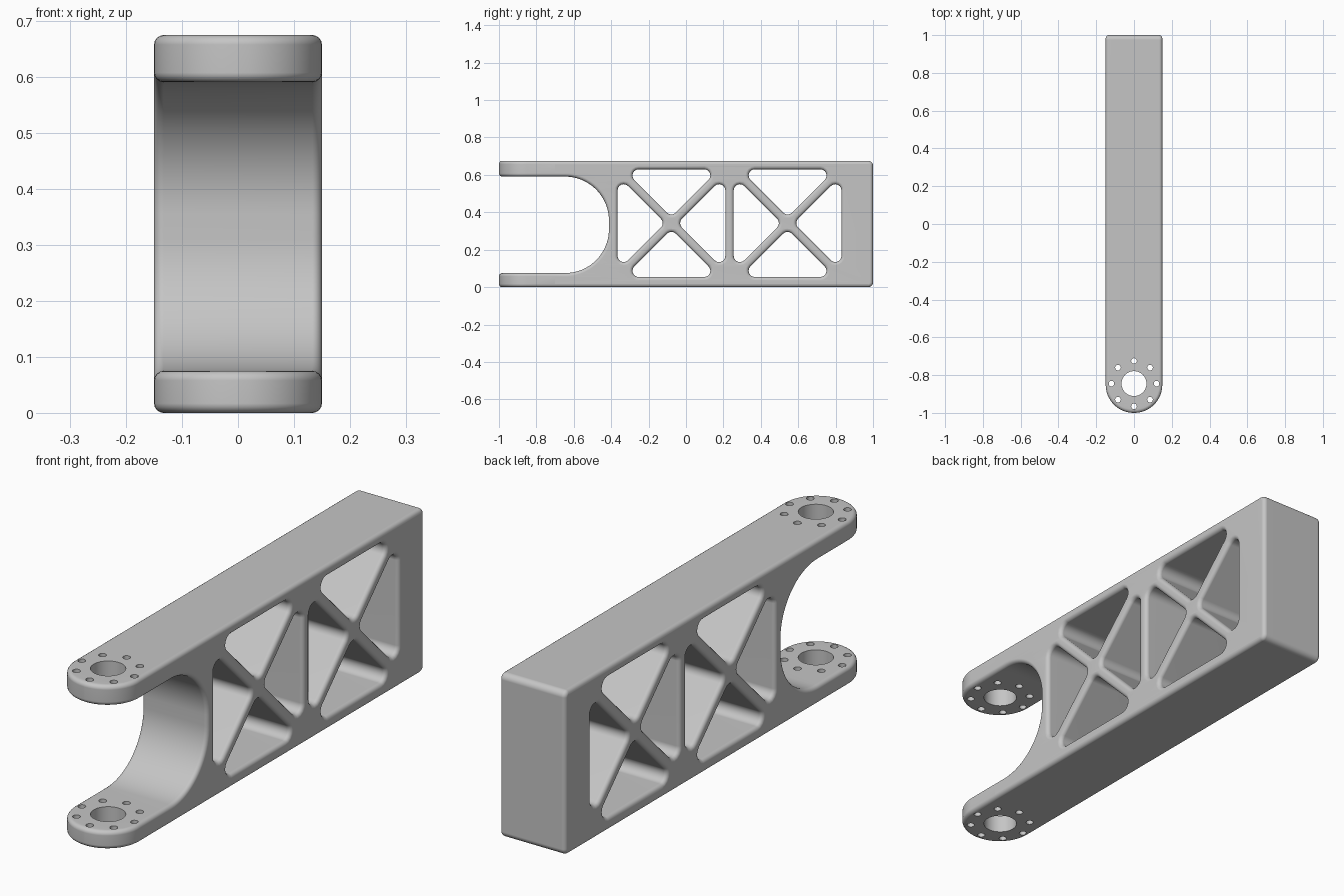
import bpy, bmesh, math
from mathutils import Vector
from mathutils.geometry import tessellate_polygon

cube = bpy.data.objects.get("Cube")
if cube:
    bpy.data.objects.remove(cube, do_unlink=True)

HALF_WIDTH, HEIGHT, ROUND = 0.15, 0.675, 0.017
ARM_LOW, ARM_HIGH = 0.075, 0.591      # inner faces of the fork arms
SEAM = -0.7                           # where the lugs meet the frame
GREY = (0.56, 0.56, 0.56, 1)

metal = bpy.data.materials.new("grey metal")
metal.use_nodes = True
metal.diffuse_color = GREY
metal.node_tree.nodes["Principled BSDF"].inputs["Base Color"].default_value = GREY


def fillet(corners):
    """Closed outline from (u, v, radius) corners."""
    out = []
    for i, (x, y, r) in enumerate(corners):
        p = Vector((x, y))
        if r == 0:
            out.append(p)
            continue
        u = (Vector(corners[i - 1][:2]) - p).normalized()
        v = (Vector(corners[(i + 1) % len(corners)][:2]) - p).normalized()
        half = math.acos(u.dot(v)) / 2
        centre = p + (u + v).normalized() * r / math.sin(half)
        reach = r / math.tan(half)
        start, end = p + u * reach - centre, p + v * reach - centre
        first = math.atan2(start.y, start.x)
        sweep = math.atan2(start.cross(end), start.dot(end))
        steps = max(6, math.ceil(r * 85))
        for k in range(steps + 1):
            a = first + sweep * k / steps
            out.append(centre + Vector((math.cos(a), math.sin(a))) * r)
    return out


def circle(x, y, r, count):
    turn = 2 * math.pi / count
    return [Vector((x + r * math.cos(k * turn), y + r * math.sin(k * turn))) for k in range(count)]


def inset(loop, d):
    """Move an outline towards its inside by d."""
    n = len(loop)
    area = sum(loop[i - 1].cross(loop[i]) for i in range(n))
    d = math.copysign(1, area) * d
    out = []
    for i, p in enumerate(loop):
        a = (p - loop[i - 1]).normalized()
        b = (loop[(i + 1) % n] - p).normalized()
        na, nb = Vector((-a.y, a.x)), Vector((-b.y, b.x))
        out.append(p + (na + nb) * d / (1 + na.dot(nb)))
    return out


def plate(bm, loops, half, place, steps=4):
    """Slab with rounded rims; loops are (outline, signed rim radius)."""
    angles = [k * math.pi / 2 / steps for k in range(steps + 1)]
    rings = [(half - ROUND + ROUND * math.sin(a), 1 - math.cos(a)) for a in angles]
    rings = [(-w, s) for w, s in reversed(rings)] + rings
    ends = ([], [])
    outlines = []
    for loop, rim in loops:
        stack = [[bm.verts.new(place(p.x, p.y, w)) for p in inset(loop, rim * s)] for w, s in rings]
        for low, high in zip(stack, stack[1:]):
            for i in range(len(loop)):
                bm.faces.new((low[i - 1], low[i], high[i], high[i - 1]))
        ends[0].extend(stack[0])
        ends[1].extend(stack[-1])
        outlines.append([p.to_3d() for p in inset(loop, rim)])
    for tri in tessellate_polygon(outlines):
        for cap in ends:
            bm.faces.new([cap[i] for i in tri])


def trim(bm, side):
    bmesh.ops.bisect_plane(bm, geom=bm.verts[:] + bm.edges[:] + bm.faces[:], dist=1e-6,
                           plane_co=(0, SEAM, 0), plane_no=(0, side, 0), clear_outer=True)


# Side frame: forked outline with two cross-braced bays
frame = [(fillet([(-1, 0, 0), (1, 0, 0.025), (1, HEIGHT, 0.025), (-1, HEIGHT, 0),
                  (-1, ARM_HIGH, 0), (-0.412, ARM_HIGH, 0.235),
                  (-0.412, ARM_LOW, 0.235), (-1, ARM_LOW, 0)]), ROUND)]
bay, gap, corner = 0.288, 0.033, 0.033
for centre in (-0.078, 0.543):
    for c, s in ((1, 0), (0, 1), (-1, 0), (0, -1)):
        triangle = [(0, gap), (bay - gap, bay), (gap - bay, bay)]
        frame.append((fillet([(centre + c * u - s * v, 0.342 + s * u + c * v, corner)
                              for u, v in triangle]), -ROUND))
bm = bmesh.new()
plate(bm, frame, HALF_WIDTH, lambda u, v, w: (w, u, v))
trim(bm, -1)

# Fork lugs: round-ended plates with a bore and a ring of bolt holes
lug = [(fillet([(-HALF_WIDTH, -1, 0.149), (HALF_WIDTH, -1, 0.149),
                (HALF_WIDTH, -0.5, 0), (-HALF_WIDTH, -0.5, 0)]), ROUND),
       (circle(0, -0.845, 0.066, 40), 0)]
for p in circle(0, -0.845, 0.12, 8):
    lug.append((circle(p.x, p.y, 0.015, 16), 0))
for low, high in ((0, ARM_LOW), (ARM_HIGH, HEIGHT)):
    part = bmesh.new()
    mid = (low + high) / 2
    plate(part, lug, (high - low) / 2, lambda u, v, w: (u, v, mid + w))
    trim(part, 1)
    piece = bpy.data.meshes.new("lug")
    part.to_mesh(piece)
    part.free()
    bm.from_mesh(piece)
    bpy.data.meshes.remove(piece)

# Weld into one solid bracket
bmesh.ops.remove_doubles(bm, verts=bm.verts[:], dist=1e-4)
bmesh.ops.recalc_face_normals(bm, faces=bm.faces[:])
mesh = bpy.data.meshes.new("forked_arm")
bm.to_mesh(mesh)
bm.free()
mesh.materials.append(metal)
arm = bpy.data.objects.new("forked_arm", mesh)
bpy.context.collection.objects.link(arm)
bpy.ops.object.select_all(action='DESELECT')
arm.select_set(True)
bpy.context.view_layer.objects.active = arm
bpy.ops.object.shade_smooth_by_angle(angle=math.radians(35))
normals = arm.modifiers.new("flat_faces", 'WEIGHTED_NORMAL')
normals.keep_sharp = True
